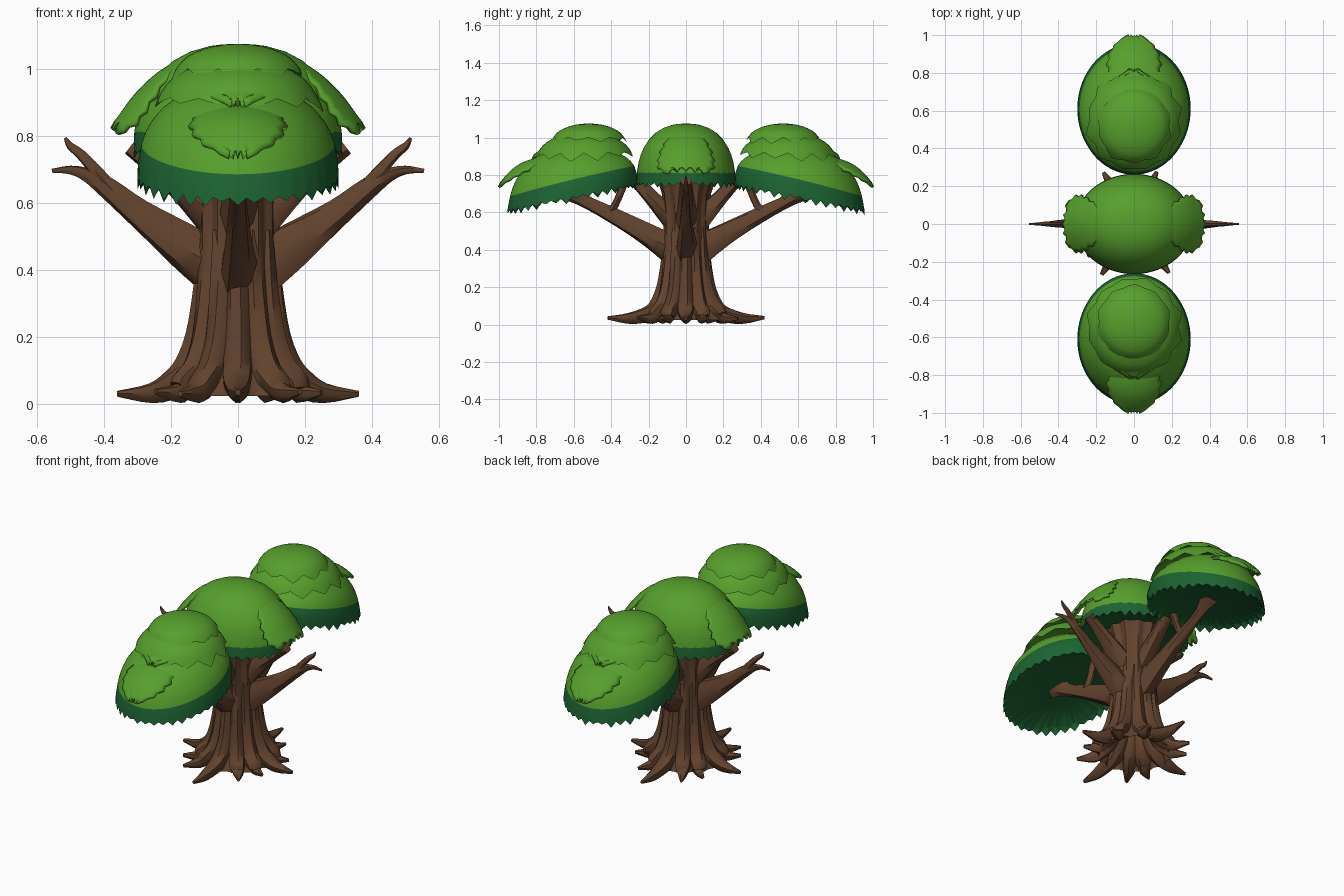
import bpy, bmesh, math, random
from mathutils import Vector

if "Cube" in bpy.data.objects:
    bpy.data.objects.remove(bpy.data.objects["Cube"])

random.seed(4)


def material(name, rgb):
    m = bpy.data.materials.new(name)
    m.diffuse_color = (*rgb, 1)
    m.use_nodes = True
    m.node_tree.nodes["Principled BSDF"].inputs["Base Color"].default_value = m.diffuse_color
    return m


BARK = material("brown bark", (0.122, 0.055, 0.027))
LIGHT = material("light green leaves", (0.095, 0.35, 0.026))
DARK = material("dark green leaves", (0.012, 0.125, 0.032))


def finish(name, bm, mats, angle=40):
    bmesh.ops.recalc_face_normals(bm, faces=bm.faces[:])
    me = bpy.data.meshes.new(name)
    bm.to_mesh(me)
    bm.free()
    ob = bpy.data.objects.new(name, me)
    bpy.context.collection.objects.link(ob)
    for m in mats:
        me.materials.append(m)
    bpy.ops.object.select_all(action='DESELECT')
    ob.select_set(True)
    bpy.context.view_layer.objects.active = ob
    bpy.ops.object.shade_smooth_by_angle(angle=math.radians(angle))
    return ob


def bridge(bm, a, b, mat=0):
    n = len(a)
    for i in range(n):
        f = bm.faces.new((a[i], a[(i + 1) % n], b[(i + 1) % n], b[i]))
        f.material_index = mat


def smooth_path(pts, sub=3):
    # Catmull-Rom through (distance, height, radius) points
    p = [Vector(q) for q in pts]
    p = [2 * p[0] - p[1]] + p + [2 * p[-1] - p[-2]]
    out = []
    for i in range(1, len(p) - 2):
        a, b, c, d = p[i - 1:i + 3]
        for k in range(sub):
            t = k / sub
            out.append(0.5 * (2 * b + (c - a) * t + (2 * a - 5 * b + 4 * c - d) * t * t
                              + (3 * b - a - 3 * c + d) * t ** 3))
    return out + [p[-2]]


def limb(name, pts, ang, swing=0.0, flat=1.0, sides=9):
    # tapered tube in the vertical plane facing `ang`, drifting sideways by `swing`
    path = smooth_path(pts)
    out = Vector((math.cos(ang), math.sin(ang), 0))
    side = Vector((-out.y, out.x, 0))
    bm = bmesh.new()
    prev = None
    for i, q in enumerate(path):
        a, b = path[max(i - 1, 0)], path[min(i + 1, len(path) - 1)]
        tan = (out * (b.x - a.x) + Vector((0, 0, b.y - a.y))).normalized()
        nor = tan.cross(side)
        c = out * q.x + Vector((0, 0, q.y)) + side * swing * (i / (len(path) - 1)) ** 2
        r = max(q.z, 0.003)
        ring = []
        for k in range(sides):
            t = 2 * math.pi * k / sides
            rr = r * (1 + 0.10 * math.cos(3 * t + i * 0.3))
            p = c + (side * math.cos(t) * flat + nor * math.sin(t)) * rr
            p.z = max(p.z, 0)
            ring.append(bm.verts.new(p))
        if prev:
            bridge(bm, prev, ring)
        else:
            bm.faces.new(ring)
        prev = ring
    bm.faces.new(prev)
    return finish(name, bm, [BARK])


HS = [0.995, 0.98, 0.93, 0.85, 0.74, 0.6, 0.5, 0.38, 0.2, 0.0]


def dome(name, s, cd, rx, ry, z0, slope, top, shift=0.0, power=2.0, split=-1.0, skew=0.0,
         teeth=36, depth=0.03, flare=0.0):
    # leafy cap with a ragged hem; s mirrors it to the front or back; faces below `split` are dark
    n = teeth * 4
    big = [random.uniform(0.3, 1) for _ in range(teeth)]
    bm = bmesh.new()

    def ring(h0, scale=1.0, lift=0.0, ragged=0.0):
        vs = []
        for i in range(n):
            a = 2 * math.pi * i / n
            h = h0 - skew * math.sin(a) * h0 * (1 - h0)
            tooth = (1 - abs(i % 4 - 2) / 2) * big[i // 4] * ragged
            rr = scale * (1 - h ** power) ** (1 / power) * (1 + tooth * flare)
            x, d = rx * rr * math.cos(a), cd + shift * h + ry * rr * math.sin(a)
            zr = z0 + slope * ry * rr * math.sin(a)
            z = zr * (1 - h) + top * h + lift - tooth * depth + ragged * depth * 0.4
            vs.append(bm.verts.new((x, s * d, z)))
        return vs

    def fan(vs, d, z, mat):
        c = bm.verts.new((0, s * d, z))
        for i in range(n):
            bm.faces.new((vs[i], vs[(i + 1) % n], c)).material_index = mat

    prev = ring(HS[0])
    fan(prev, cd + shift, top, 0)
    for h in HS[1:]:
        cur = ring(h, ragged=1.0 if h == 0 else (0.25 if h < 0.25 else 0))
        bridge(bm, prev, cur, 1 if h < split else 0)
        prev = cur
    # hollowed underside
    under = 1 if split > 0 else 0
    for scale, lift in ((0.93, 0.02), (0.5, 0.04)):
        cur = ring(0, scale, lift)
        bridge(bm, prev, cur, under)
        prev = cur
    fan(prev, cd, z0 + 0.045, under)
    return finish(name, bm, [LIGHT, DARK])


def leaf_flap(name, ang, pts, widths, sag=1.6, thick=0.014):
    # drooping tongue of leaves with jagged sides and tip
    out = Vector((math.cos(ang), math.sin(ang), 0))
    side = Vector((-out.y, out.x, 0))
    path = smooth_path([(p[0], p[1], w) for p, w in zip(pts, widths)], 3)
    cols = 13
    bm = bmesh.new()
    rows = []
    for j, q in enumerate(path):
        row = []
        w = max(q.z, 0.01) * (1.06 if j % 2 else 0.95)
        for i in range(cols):
            x = ((i / (cols - 1)) * 2 - 1) * w
            tip = (j / (len(path) - 1)) ** 6 * (0.02 if i % 3 else 0)
            p = out * (q.x - sag * x * x - tip * 0.5) + side * x
            p.z = q.y - sag * x * x + tip
            row.append(bm.verts.new(p))
        rows.append(row)
    for a, b in zip(rows, rows[1:]):
        for i in range(cols - 1):
            bm.faces.new((a[i], a[i + 1], b[i + 1], b[i]))
    ob = finish(name, bm, [LIGHT])
    mod = ob.modifiers.new("thickness", 'SOLIDIFY')
    mod.thickness, mod.offset = thick, 0
    return ob


# fluted trunk, open at the ragged bottom
bm = bmesh.new()
prev = None
for z, r in [(.025, .2), (.05, .188), (.1, .165), (.2, .138), (.3, .124), (.42, .116), (.6, .115), (.7, .125), (.78, .15)]:
    ring = []
    for i in range(72):
        a = 2 * math.pi * i / 72
        rr = r * (1 + 0.05 * math.cos(12 * a) + 0.02 * math.sin(7 * a + 4 * z))
        ring.append(bm.verts.new((rr * math.cos(a), rr * math.sin(a), z)))
    if prev:
        bridge(bm, prev, ring)
    prev = ring
bm.faces.new(prev)
finish("trunk", bm, [BARK], 30)

# spreading roots that run up into trunk ridges
for k in range(12):
    a = 2 * math.pi * k / 12
    tip = 0.36 + 0.06 * math.sin(a) ** 2
    tip *= 1 if k % 3 == 0 else random.uniform(0.74, 0.8)
    m = 0.72 * tip
    limb("root", [(.085, .52, .034), (.09, .35, .042), (.108, .2, .046), (.145, .108, .046), (.195, .062, .042),
                  (m, .036, .03), (tip, .03 + random.uniform(0, .01), .009)],
         a, random.uniform(-0.04, 0.04) if k % 3 else 0)

# bare forked side branches, canopy branches and upper crown branches
for s, ang in ((1, 0), (-1, math.pi)):
    limb("bare_branch", [(.04, .39, .09), (.17, .475, .068), (.3, .57, .042), (.39, .645, .031),
                         (.45, .685, .02), (.5, .7, .013), (.555, .697, .006)], ang, flat=.68)
    limb("bare_branch_fork", [(.36, .62, .024), (.42, .69, .02), (.47, .745, .015), (.5, .77, .011),
                              (.515, .795, .004)], ang, flat=.8)
    y_ang = s * math.pi / 2
    limb("canopy_branch", [(.04, .38, .09), (.2, .475, .062), (.4, .585, .042), (.56, .67, .035),
                           (.64, .735, .075)], y_ang, flat=.68)
    limb("canopy_branch_fork", [(.42, .59, .022), (.38, .64, .02), (.33, .76, .02)], y_ang)
    limb("crown_branch", [(.04, .53, .07), (.16, .65, .045), (.27, .77, .035)], y_ang)
    limb("crown_branch", [(.04, .53, .07), (.18, .66, .045), (.32, .77, .03)], ang)

# central crown with a leaf flap on each side
dome("centre_crown", 1, 0, .312, .265, .745, 0, 1.075, power=2.35, split=.1, depth=.035)
for ang in (0, math.pi):
    leaf_flap("centre_crown_flap", ang, [(.17, 1.025), (.235, .985), (.295, .93), (.34, .872), (.375, .82)],
              [.07, .11, .14, .145, .1])

# front and back crowns: tilted base, two ragged tiers and drooping tongues
for s, label in ((-1, "front"), (1, "back")):
    ang = s * math.pi / 2
    dome(label + "_crown_base", s, .61, .3, .345, .67, -.2, .955, shift=-.04, power=2.4, split=.31, skew=.6,
         teeth=38, depth=.035)
    dome(label + "_crown_middle_tier", s, .545, .235, .25, .9, -.03, 1.03, teeth=12, depth=.045, flare=.12)
    dome(label + "_crown_top_tier", s, .52, .185, .19, .985, 0, 1.075, teeth=10, depth=.04, flare=.12)
    leaf_flap(label + "_crown_tongue", ang, [(.72, .9), (.82, .88), (.9, .845), (.96, .79), (1.0, .735)],
              [.08, .13, .135, .1, .03])
    leaf_flap(label + "_crown_middle_tongue", ang, [(.62, 1.0), (.7, .975), (.77, .935), (.82, .885)],
              [.07, .1, .09, .02])
